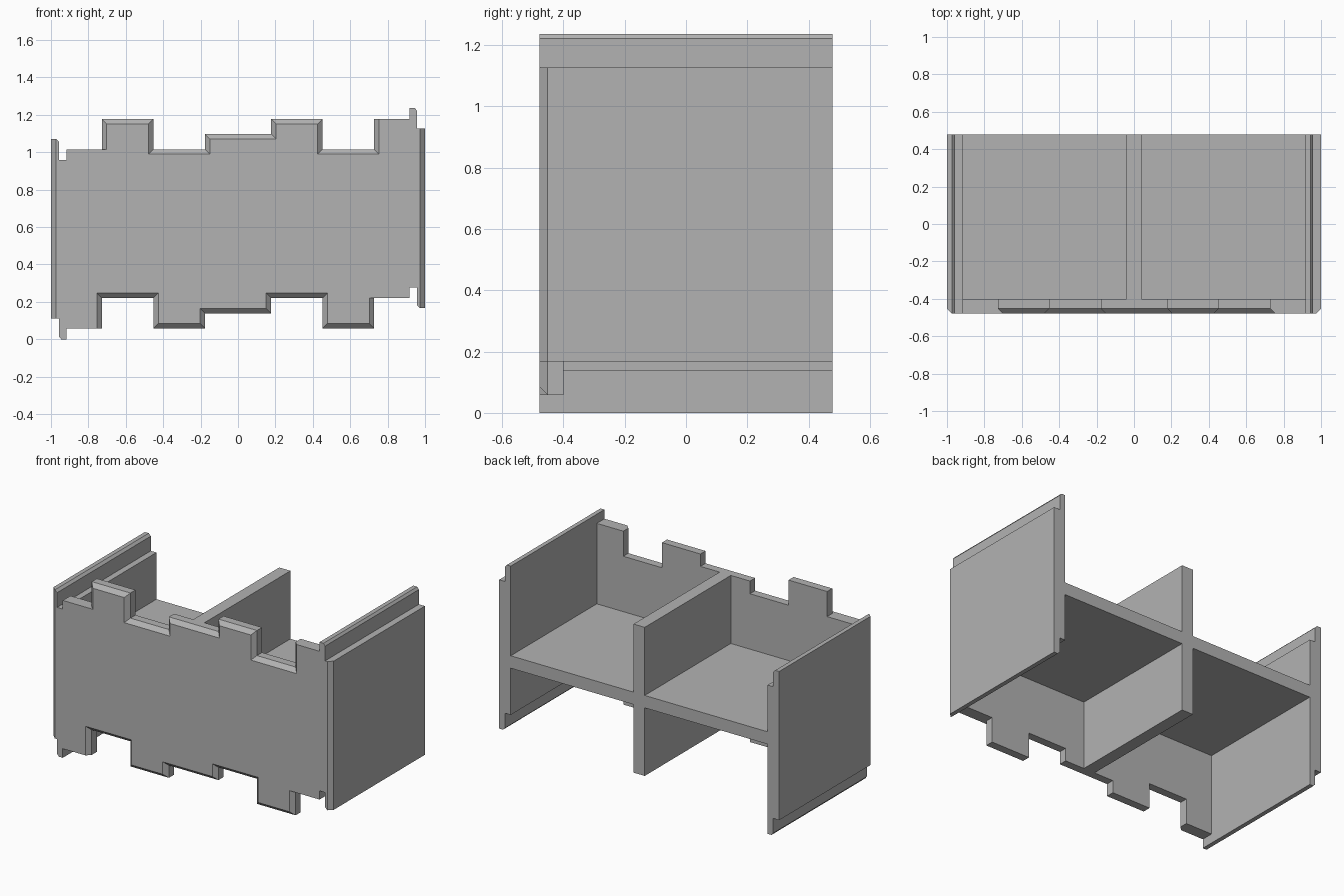
import bpy, bmesh

if "Cube" in bpy.data.objects:
    bpy.data.objects.remove(bpy.data.objects["Cube"])

grey = bpy.data.materials.new("plain grey")
grey.use_nodes = True
COLOUR = (0.45, 0.45, 0.45, 1)
grey.diffuse_color = COLOUR
grey.node_tree.nodes["Principled BSDF"].inputs["Base Color"].default_value = COLOUR

FRONT, BACK, PANEL_BACK = -0.478, 0.478, -0.40
MID_Z = 0.6185      # centre of the half-turn symmetry
CHAMFER = 0.026


def half_turn(points):
    return [(-x, 2 * MID_Z - z) for x, z in points]


def plate(name, outline, y0, y1, chamfered=()):
    """Extrude a clockwise x-z outline from y0 to y1; chamfer listed edges at the front."""
    n = len(outline)
    front = [list(p) for p in outline]
    for i in chamfered:
        (xa, za), (xb, zb) = outline[i], outline[(i + 1) % n]
        length = ((xb - xa) ** 2 + (zb - za) ** 2) ** 0.5
        for j in (i, (i + 1) % n):
            front[j][0] += CHAMFER * (zb - za) / length
            front[j][1] -= CHAMFER * (xb - xa) / length
    layers = [(y0, front), (y1, outline)]
    if chamfered:
        layers.insert(1, (y0 + CHAMFER, outline))
    bm = bmesh.new()
    rings = [[bm.verts.new((x, y, z)) for x, z in pts] for y, pts in layers]
    bm.faces.new(rings[0])
    bm.faces.new(rings[-1])
    for a, b in zip(rings, rings[1:]):
        for i in range(n):
            j = (i + 1) % n
            bm.faces.new((a[i], a[j], b[j], b[i]))
    bmesh.ops.recalc_face_normals(bm, faces=bm.faces)
    mesh = bpy.data.meshes.new(name)
    bm.to_mesh(mesh)
    bm.free()
    mesh.materials.append(grey)
    bpy.context.collection.objects.link(bpy.data.objects.new(name, mesh))


def rectangle(x0, x1, z0, z1):
    return [(x0, z0), (x0, z1), (x1, z1), (x1, z0)]


# Front panel: stepped top edge, repeated by half turn along the bottom
END, OUT, INN, MID = 0.917, 0.728, 0.452, 0.177
LOW, STEP, HIGH = 1.016, 1.098, 1.178
top_edge = [(-END, LOW), (-OUT, LOW), (-OUT, HIGH), (-INN, HIGH), (-INN, LOW),
            (-MID, LOW), (-MID, STEP), (MID, STEP), (MID, HIGH), (INN, HIGH),
            (INN, LOW), (OUT, LOW), (OUT, HIGH), (END, HIGH)]
edges = [k + i for k in (0, len(top_edge)) for i in range(1, 12)]
plate("front_panel", top_edge + half_turn(top_edge), FRONT, PANEL_BACK, edges)

# Side walls: two offset layers forming interlocking rails, outer front edge chamfered
wall = [(-0.945, 0), (-0.957, 0.015), (-0.957, 0.11), (-1, 0.11), (-1, 1.07),
        (-0.972, 1.07), (-0.957, 1.055), (-0.957, 0.96), (-END, 0.96), (-END, 0)]
plate("right_wall", wall, FRONT, BACK, [3])
plate("left_wall", half_turn(wall), FRONT, BACK, [3])

# Divider and the two shelf halves
plate("middle_divider", rectangle(-0.04, 0.04, 2 * MID_Z - STEP, STEP), PANEL_BACK, BACK)
for name, x0, x1 in (("right_shelf", -END, -0.04), ("left_shelf", 0.04, END)):
    plate(name, rectangle(x0, x1, MID_Z - 0.04, MID_Z + 0.04), PANEL_BACK, BACK)
